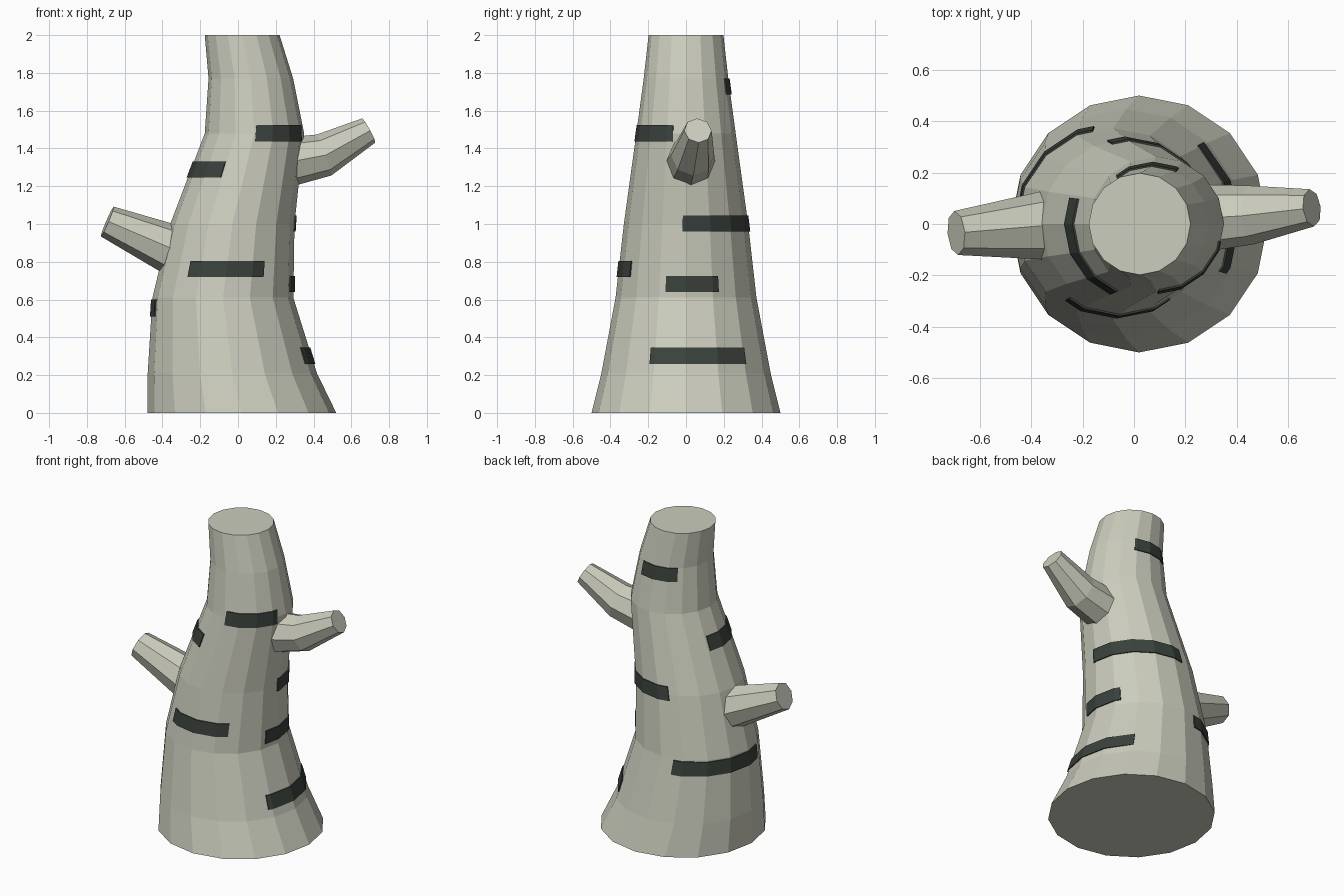
import bpy, bmesh, math
from mathutils import Vector

if "Cube" in bpy.data.objects:
    bpy.data.objects.remove(bpy.data.objects["Cube"])

SIDES = 16
# trunk rings: z, centre x, radius
RINGS = [(0, 0.02, 0.5), (0.21, -0.03, 0.448), (0.61, -0.08, 0.373), (1.0, -0.03, 0.329),
         (1.48, 0.087, 0.263), (1.77, 0.068, 0.224), (2.0, 0.022, 0.198)]


def material(name, rgb):
    m = bpy.data.materials.new(name)
    m.diffuse_color = (*rgb, 1)
    m.use_nodes = True
    m.node_tree.nodes["Principled BSDF"].inputs["Base Color"].default_value = m.diffuse_color
    return m


bark = material("pale bark", (0.60, 0.61, 0.51))
dark = material("dark bark", (0.042, 0.053, 0.046))


def finish(name, bm, mat):
    bmesh.ops.recalc_face_normals(bm, faces=bm.faces)
    me = bpy.data.meshes.new(name)
    bm.to_mesh(me)
    bm.free()
    me.materials.append(mat)
    ob = bpy.data.objects.new(name, me)
    bpy.context.collection.objects.link(ob)


def loft(name, loops, mat):
    """Skin closed loops of points and cap both ends."""
    bm = bmesh.new()
    rows = [[bm.verts.new(p) for p in loop] for loop in loops]
    n = len(rows[0])
    for a, b in zip(rows, rows[1:]):
        for i in range(n):
            j = (i + 1) % n
            bm.faces.new((a[i], a[j], b[j], b[i]))
    bm.faces.new(rows[0][::-1])
    bm.faces.new(rows[-1])
    finish(name, bm, mat)


def on_trunk(deg, z, offset=0.0):
    """Point on the faceted trunk surface, pushed out by offset."""
    for (z0, c0, r0), (z1, c1, r1) in zip(RINGS, RINGS[1:]):
        if z <= z1:
            t = (z - z0) / (z1 - z0)
            c, r = c0 + t * (c1 - c0), r0 + t * (r1 - r0)
            break
    step = 360 / SIDES
    local = math.radians(deg % step - step / 2)
    r = r * math.cos(math.pi / SIDES) / math.cos(local) + offset
    a = math.radians(deg)
    return Vector((c + r * math.cos(a), r * math.sin(a), z))


# Trunk
loft("trunk", [[on_trunk(i * 360 / SIDES, z) for i in range(SIDES)] for z, c, r in RINGS], bark)


# Branch stubs: eight-sided tapering tubes along a path
def branch(name, path, radii):
    pts = [Vector(p) for p in path]
    loops = []
    for i, p in enumerate(pts):
        d = Vector()
        if i > 0:
            d += (p - pts[i - 1]).normalized()
        if i < len(pts) - 1:
            d += (pts[i + 1] - p).normalized()
        d.normalize()
        side = d.cross(Vector((0, 0, 1))).normalized()
        up = side.cross(d)
        loops.append([p + radii[i] * (up * math.cos(k * math.pi / 4) + side * math.sin(k * math.pi / 4))
                      for k in range(8)])
    loft(name, loops, bark)


branch("right_branch", [(0.22, 0.02, 1.32), (0.455, 0.035, 1.365), (0.692, 0.063, 1.495)],
       [0.135, 0.115, 0.073])
branch("left_branch", [(-0.28, 0.0, 0.835), (-0.692, -0.035, 1.013)], [0.143, 0.086])


# Bark marks: thin plates wrapped on the trunk facets
def mark(name, a0, a1, z0, z1):
    step = 360 / SIDES
    angles = [a0] + [k * step for k in range(-SIDES, 2 * SIDES) if a0 + 1 < k * step < a1 - 1] + [a1]
    loops = [[on_trunk(a, z0, -0.002), on_trunk(a, z0, 0.007),
              on_trunk(a, z1, 0.007), on_trunk(a, z1, -0.002)] for a in angles]
    loft(name, loops, dark)


MARKS = [(-26, 46, 0.26, 0.345), (-17, 28, 0.64, 0.725), (-3, 102, 0.96, 1.045),
         (236, 304, 0.72, 0.805), (160, 246, 1.245, 1.33), (273, 345, 1.437, 1.525),
         (65, 127, 1.685, 1.77), (103, 197, 0.51, 0.6)]
for i, m in enumerate(MARKS):
    mark(f"bark_mark_{i + 1}", *m)
